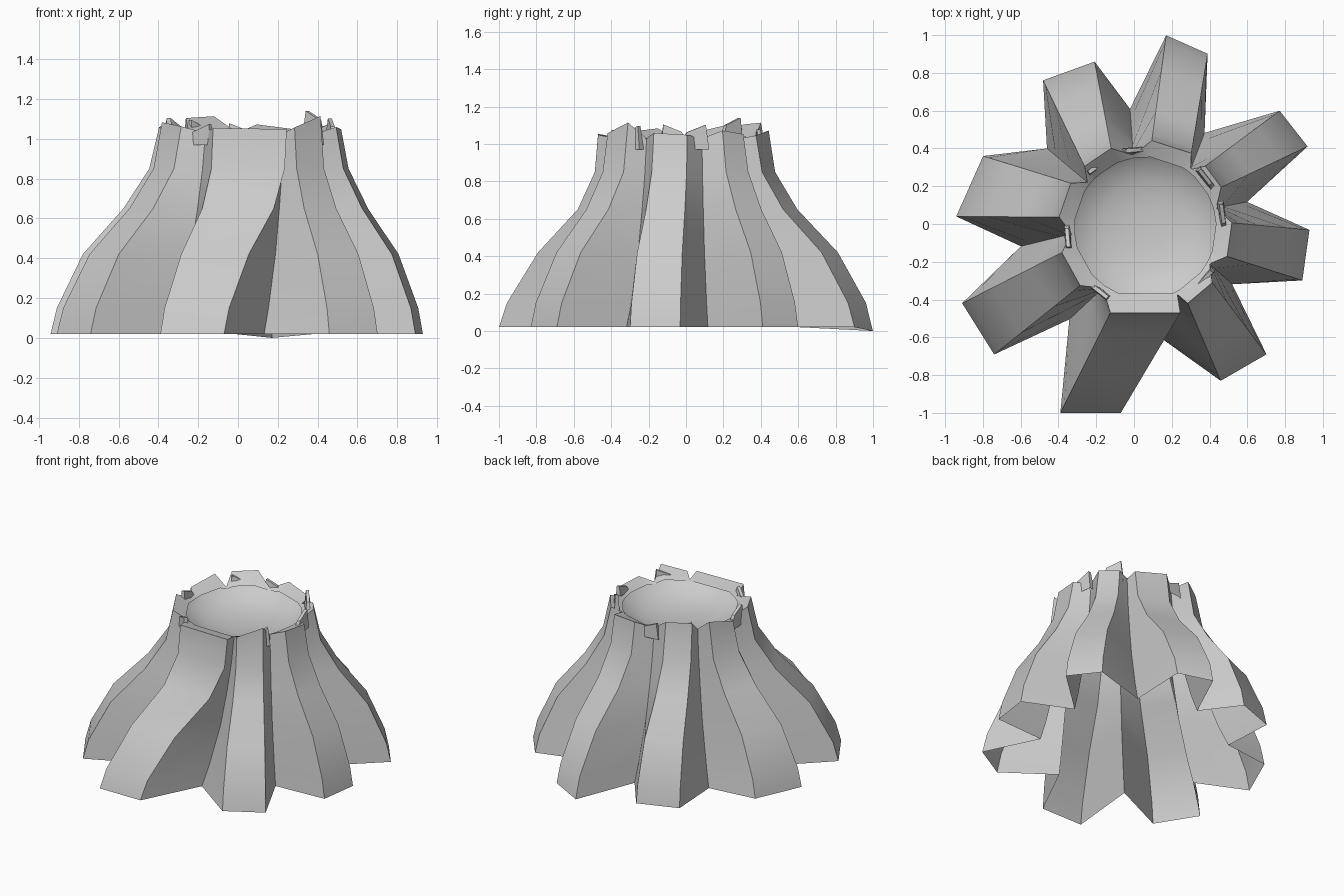
import bpy, bmesh, math, random
from mathutils import Vector

if "Cube" in bpy.data.objects:
    bpy.data.objects.remove(bpy.data.objects["Cube"])

random.seed(4)
CENTRE = Vector((0.06, -0.02))

# Each root: tip x, tip y, tip width, tip heading, angle on rim, width at rim, steepness
ROOTS = [
    (.91, -.165, .27, -8, -8, .18, .95),
    (.845, .505, .24, 38, 37, .14, .95),
    (.28, .95, .24, 66, 72, .22, 1.1),
    (-.345, .81, .29, 110, 124, .17, .9),
    (-.87, .20, .35, 156, 161, .19, .95),
    (-.825, -.555, .32, 212, 209, .20, 1),
    (-.23, -1.0, .32, 270, 270, .37, 1.35),
    (.58, -.76, .28, 300, 310, .17, 1.1),
]
LEVELS = (.02, .15, .42, .65, .85)
ROOT_FLARE = (1, .94, .69, .31, .08)
VALLEY_FLARE = (1, .78, .42, .22, .08)


def polar(r, degrees):
    a = math.radians(degrees)
    return Vector((r * math.cos(a), r * math.sin(a)))


def finish(bm, name):
    bmesh.ops.recalc_face_normals(bm, faces=bm.faces[:])
    mesh = bpy.data.meshes.new(name)
    bm.to_mesh(mesh)
    bm.free()
    ob = bpy.data.objects.new(name, mesh)
    bpy.context.collection.objects.link(ob)
    bpy.ops.object.select_all(action='DESELECT')
    ob.select_set(True)
    bpy.context.view_layer.objects.active = ob
    bpy.ops.object.shade_smooth_by_angle(angle=math.radians(35))
    return ob


def bridge(bm, low, high):
    n = len(low)
    for i in range(n):
        j = (i + 1) % n
        bm.faces.new((low[i], low[j], high[j], high[i]))


# Two ridge lines per root, then one valley line towards the next root
ridges = []
for x, y, tip_w, heading, rim_angle, rim_w, power in ROOTS:
    flare = [f ** power for f in ROOT_FLARE]
    for s in (-.5, .5):
        ground = Vector((x, y)) + polar(s * tip_w, heading + 90)
        top = CENTRE + polar(.45, rim_angle) + polar(s * rim_w, rim_angle + 90)
        ridges.append((ground, top, random.uniform(1.04, 1.12), flare))
columns = []
for i in range(0, len(ridges), 2):
    b, a = ridges[i + 1], ridges[(i + 2) % len(ridges)]
    ground = (b[0].normalized() + a[0].normalized()).normalized() * .61
    top = CENTRE + ((b[1] + a[1]) / 2 - CENTRE).normalized() * .39
    columns += [ridges[i], b, (ground, top, 1.03, VALLEY_FLARE)]

# Bark: star-shaped cross-sections lofted from root tips to ragged rim, open below
bm = bmesh.new()
rings = []
for k, z in enumerate(LEVELS):
    points = [top.lerp(ground, flare[k]) for ground, top, zt, flare in columns]
    rings.append([bm.verts.new((p.x, p.y, z)) for p in points])
rings.append([bm.verts.new((top.x, top.y, zt)) for g, top, zt, f in columns])
rings[0][7].co.z = 0  # lowest root tip, at the back
# rim folds inward to the edge of the cut
inner = []
for g, top, zt, f in columns:
    p = CENTRE + (top - CENTRE).normalized() * .375
    inner.append(bm.verts.new((p.x, p.y, 1.02 + .2 * (zt - 1.03))))
rings.append(inner)
for low, high in zip(rings, rings[1:]):
    bridge(bm, low, high)
finish(bm, "stump_bark")

# Shallow dished cut surface
bm = bmesh.new()
dish = []
for r, z in ((.40, 1.03), (.36, .99), (.24, .945), (.12, .925)):
    points = [CENTRE + polar(r, i * 18) for i in range(20)]
    dish.append([bm.verts.new((p.x, p.y, z)) for p in points])
for low, high in zip(dish, dish[1:]):
    bridge(bm, low, high)
bm.faces.new(dish[-1])
cut = finish(bm, "cut_top")
if cut.data.polygons[-1].normal.z < 0:
    cut.data.flip_normals()


# Torn bark splinters standing around the rim
def splinter(angle, width, height):
    bm = bmesh.new()
    out, side = polar(1, angle).to_3d(), polar(1, angle + 90).to_3d()
    base = CENTRE.to_3d() + out * .39
    bottom, top = [], []
    for s, o in ((-1, 0), (1, 0), (1, .04), (-1, .04)):
        bottom.append(bm.verts.new(base + side * s * width / 2 + out * o + Vector((0, 0, .97))))
        top.append(bm.verts.new(base + side * (s * .3 + .1) * width + out * (o * .5 + .015)
                                + Vector((0, 0, height + .02 * s))))
    bridge(bm, bottom, top)
    bm.faces.new(top)
    finish(bm, "bark_splinter")


splinter(38, .16, 1.12)
for angle in (8, 95, 128, 185, 232, 318):
    splinter(angle, random.uniform(.12, .18), random.uniform(1.05, 1.09))
